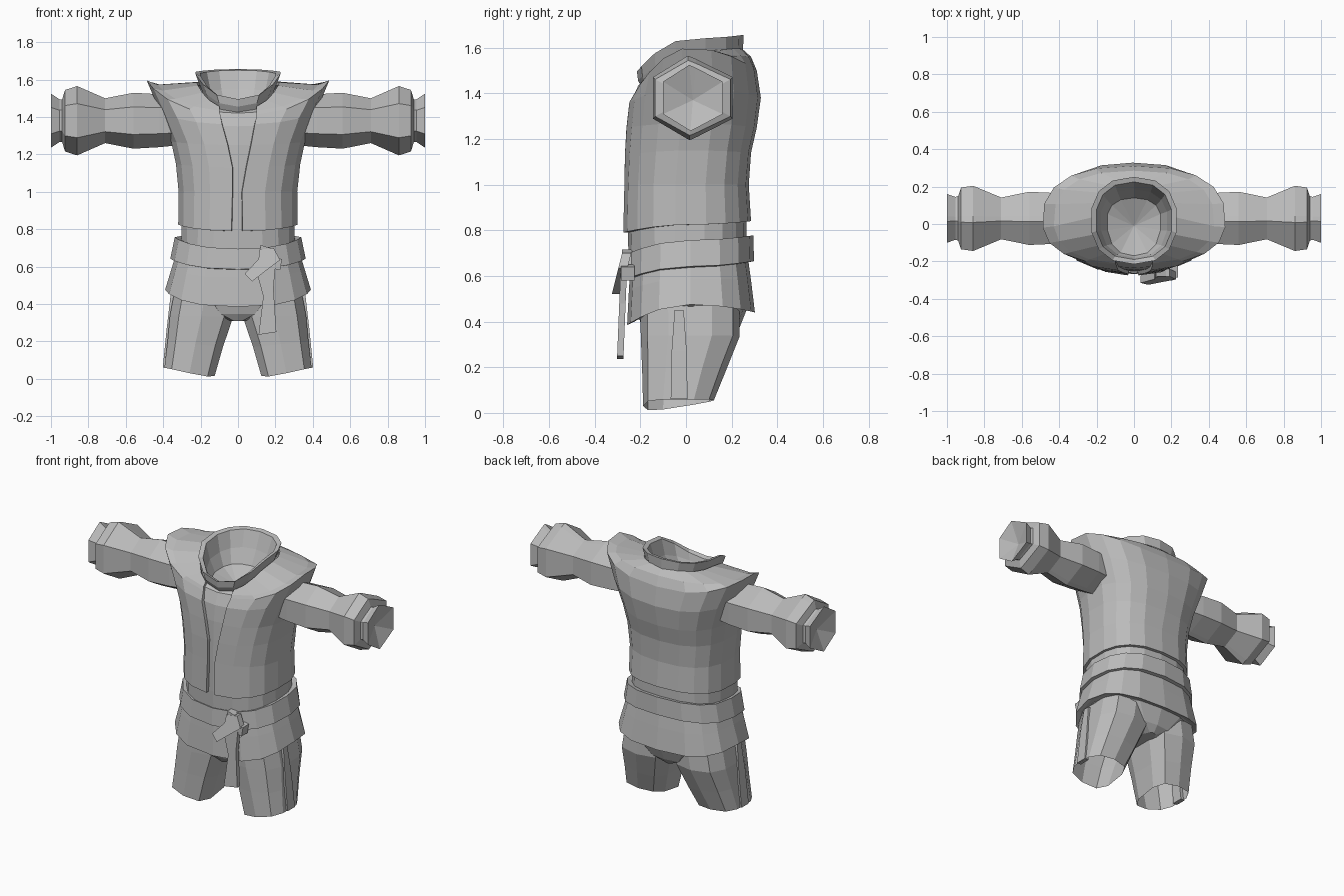
import bpy, bmesh
from math import sin, cos, acos, pi, radians

if "Cube" in bpy.data.objects:
    bpy.data.objects.remove(bpy.data.objects["Cube"])

cloth = bpy.data.materials.new("plain grey cloth")
cloth.use_nodes = True
GREY = (0.5, 0.5, 0.5, 1)
cloth.diffuse_color = GREY
cloth.node_tree.nodes["Principled BSDF"].inputs["Base Color"].default_value = GREY


def finish(name, bm, thickness=0):
    """Turn a bmesh into a flat shaded object, optionally with thickness."""
    bmesh.ops.recalc_face_normals(bm, faces=bm.faces)
    mesh = bpy.data.meshes.new(name)
    bm.to_mesh(mesh)
    bm.free()
    mesh.materials.append(cloth)
    obj = bpy.data.objects.new(name, mesh)
    bpy.context.collection.objects.link(obj)
    if thickness:
        mod = obj.modifiers.new("thickness", 'SOLIDIFY')
        mod.thickness = thickness
        mod.offset = -1
    return obj


def loft(name, rings, closed=True, caps=(True, True), tip=None, thickness=0):
    """Skin a list of point rings; tip closes the last ring with a fan."""
    bm = bmesh.new()
    rows = [[bm.verts.new(p) for p in ring] for ring in rings]
    n = len(rows[0])
    for a, b in zip(rows, rows[1:]):
        for i in range(n if closed else n - 1):
            j = (i + 1) % n
            bm.faces.new((a[i], a[j], b[j], b[i]))
    if closed and caps[0]:
        bm.faces.new(rows[0])
    if tip is not None:
        v = bm.verts.new(tip)
        for i in range(n):
            bm.faces.new((rows[-1][i], rows[-1][(i + 1) % n], v))
    elif closed and caps[1]:
        bm.faces.new(rows[-1])
    return finish(name, bm, thickness)


def oval(hw, yf, yb, zf, zs, zb, gap=None, n=18, p=0.8, y0=0.02, cx=0):
    """Body ring with its own front, side and back heights; gap opens the front."""
    if gap:
        start = -acos((gap[1] / hw) ** (1 / p))
        end = pi + acos((gap[0] / hw) ** (1 / p))
        angles = [start + (end - start) * i / n for i in range(n + 1)]
    else:
        angles = [2 * pi * i / n - pi / 2 for i in range(n)]
    pts = []
    for t in angles:
        c, s = cos(t), sin(t)
        x = abs(c) ** p * (hw if c > 0 else -hw)
        w = abs(s) ** p
        y = y0 + w * ((yb if s > 0 else yf) - y0)
        z = zs + w * w * ((zb if s > 0 else zf) - zs)
        pts.append((cx + x, y, z))
    return pts


# Sleeveless vest, open down the front
vest = [
    (.322, -.275, .285, .79, .825, .84, (.035, .025)),
    (.32, -.27, .275, 1.0, 1.0, 1.0, (.03, .022)),
    (.335, -.268, .285, 1.13, 1.15, 1.14, (.03, .045)),
    (.36, -.262, .31, 1.25, 1.27, 1.25, (.055, .07)),
    (.42, -.25, .328, 1.36, 1.43, 1.38, (.085, .09)),
    (.49, -.22, .31, 1.41, 1.60, 1.5, (.095, .1)),
    (.43, -.212, .285, 1.43, 1.575, 1.56, (.1, .1)),
    (.22, -.20, .24, 1.44, 1.585, 1.60, (.1, .1)),
]
loft("vest", [oval(*r) for r in vest], closed=False, thickness=0.02)

# Shirt beneath, showing in the gap and at the waist
shirt = [
    (.31, -.25, .265, .62, .66, .68),
    (.305, -.255, .265, .8, .82, .83),
    (.3, -.255, .255, 1.0, 1.0, 1.0),
    (.31, -.252, .26, 1.13, 1.15, 1.14),
    (.33, -.247, .285, 1.25, 1.27, 1.25),
    (.37, -.235, .3, 1.35, 1.4, 1.38),
    (.3, -.205, .25, 1.42, 1.5, 1.5),
    (.19, -.185, .22, 1.43, 1.53, 1.55),
]
loft("shirt", [oval(*r) for r in shirt], caps=(True, False))

# Stand-up collar: outer wall, lip, inner wall and hollow neck floor
collar = [
    (.19, -.19, .23, 1.42, 1.53, 1.56),
    (.205, -.21, .25, 1.455, 1.57, 1.59),
    (.232, -.215, .252, 1.495, 1.64, 1.656),
    (.205, -.19, .225, 1.485, 1.632, 1.65),
    (.18, -.18, .185, 1.45, 1.53, 1.55),
    (.145, -.17, .14, 1.43, 1.45, 1.46),
]
loft("collar", [oval(*r, n=14, p=.85) for r in collar], caps=(False, True),
     tip=(0, -.01, 1.39))

# Belt, with a bevelled outer band
belt = [
    (.29, -.22, .25, .685, .74, .77),
    (.338, -.262, .295, .695, .757, .778),
    (.362, -.268, .298, .585, .642, .665),
    (.31, -.22, .25, .58, .63, .655),
]
loft("belt", [oval(*r, n=16) for r in belt])

# Short flared skirt under the belt
skirt = [
    (.33, -.245, .27, .62, .67, .69),
    (.355, -.25, .285, .54, .59, .58),
    (.39, -.258, .302, .385, .475, .44),
    (.36, -.225, .27, .40, .485, .45),
]
loft("skirt", [oval(*r, n=16, p=.72) for r in skirt])

# Hips closing down to the crotch
hips = [
    (.335, -.225, .26, .55, .55, .55),
    (.345, -.215, .265, .45, .47, .45),
    (.2, -.185, .225, .345, .36, .35),
    (.05, -.165, .19, .31, .31, .31),
]
loft("hips", [oval(*r, n=16) for r in hips])


def leg_ring(inner, outer, yf, yb, zin, zout, lift, side):
    """Faceted trouser ring sloping inner to outer and lifted at the back."""
    pts = oval((outer - inner) / 2, yf, yb, 0, 0, 0, n=10, p=.7,
               y0=(yf + yb) / 2, cx=(inner + outer) / 2)
    ring = []
    for x, y, _ in pts:
        out = (x - inner) / (outer - inner)
        back = (y - yf) / (yb - yf)
        ring.append((side * x, y, zin + (zout - zin) * out + lift * back * (1 - out)))
    return ring


def box_ring(x, y, z, hx, hy):
    return [(x - hx, y - hy, z), (x + hx, y - hy, z),
            (x + hx, y + hy, z), (x - hx, y + hy, z)]


# Trouser legs, open at the bottom
legs = [
    (.005, .345, -.2, .235, .47, .47, 0),
    (.02, .37, -.198, .235, .33, .34, 0),
    (.075, .382, -.192, .175, .17, .2, 0),
    (.12, .398, -.188, .122, .0, .06, .05),
]
# Arm profile: distance from centre, half depth, half height
sleeve = [
    (.30, .13, .13), (.42, .148, .142), (.56, .155, .15), (.71, .122, .12),
    (.86, .19, .186), (.925, .18, .165), (.94, .13, .115), (.955, .125, .115),
    (1.0, .142, .145),
]
# Hexagon-like section with a stepped seam above and below
section = [(84, 1), (94, .92), (150, .98), (210, .98), (264, .92),
           (274, 1), (330, .98), (30, .98)]

for side, label in ((1, "left"), (-1, "right")):
    loft(label + "_leg", [leg_ring(*r, side) for r in legs], caps=(True, False))
    loft(label + "_leg_side_strip",
         [box_ring(side * x, -.03, z, .015, h)
          for x, z, h in ((.345, .45, .02), (.366, .27, .033), (.387, .06, .037))])

    # Sleeve with puffed forearm and flared, hollow cuff
    rings = []
    for x, ry, rz in sleeve:
        rings.append([(side * x, .03 - ry * k * cos(radians(a)) * 1.08,
                       1.38 + rz * k * sin(radians(a)))
                      for a, k in section])
    loft(label + "_sleeve", rings, tip=(side * .955, .03, 1.37))


def plate(name, outline, depth, front):
    """Extruded front-facing panel; front gives the y for each height."""
    loft(name, [[(x, front(z) + d, z) for x, z in outline] for d in (0, depth)])


# Belt knot, its folded loop and hanging tail
plate("belt_tail", [(.10, .57), (.2, .61), (.19, .48), (.205, .25), (.11, .235),
                    (.135, .44)], .028, lambda z: -.302 + (z - .24) * .04)
plate("belt_knot", [(.115, .69), (.19, .7), (.225, .635), (.165, .59), (.075, .52),
                    (.035, .56), (.11, .64)], .04,
      lambda z: -.325 + max(0, z - .52) * .25)
plate("knot_loop", [(.19, .65), (.235, .64), (.225, .58), (.185, .59)], .06,
      lambda z: -.285)
plate("knot_tuck", [(.12, .715), (.17, .70), (.18, .64), (.125, .65)], .05,
      lambda z: -.28)
